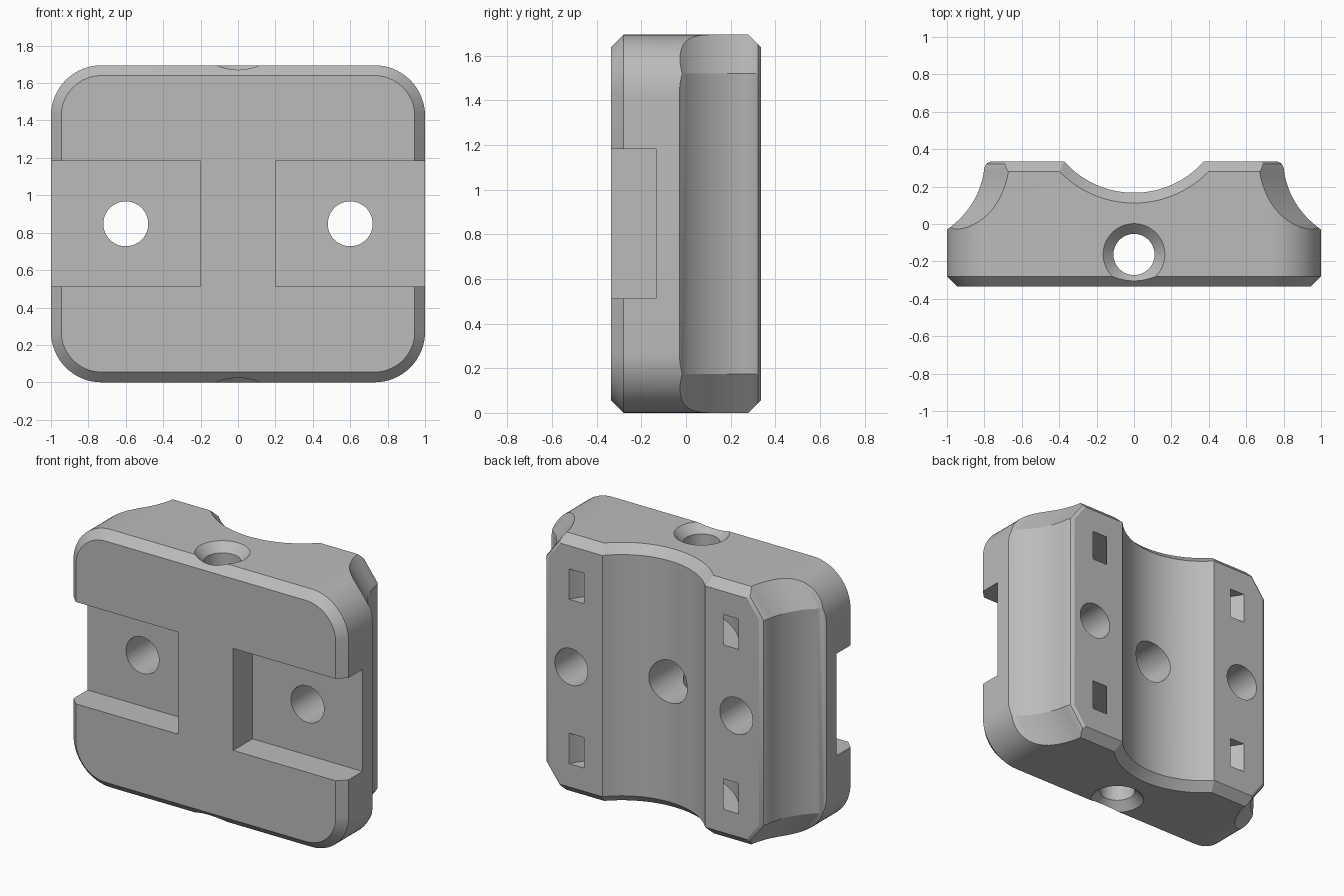
import bpy, bmesh, math
from mathutils import Matrix, Vector

if "Cube" in bpy.data.objects:
    bpy.data.objects.remove(bpy.data.objects["Cube"])

H, D, CH = 1.695, 0.335, 0.055     # height, half depth, edge chamfer
MID = H / 2

grey = bpy.data.materials.new("plain grey")
grey.diffuse_color = (0.5, 0.5, 0.5, 1)
grey.use_nodes = True
grey.node_tree.nodes["Principled BSDF"].inputs["Base Color"].default_value = grey.diffuse_color


def loft(name, rings):
    """Closed solid through rings that share a point count."""
    bm = bmesh.new()
    loops = [[bm.verts.new(p) for p in r] for r in rings]
    n = len(loops[0])
    for a, b in zip(loops, loops[1:]):
        for i in range(n):
            j = (i + 1) % n
            bm.faces.new((a[i], a[j], b[j], b[i]))
    bm.faces.new(loops[0])
    bm.faces.new(loops[-1])
    bmesh.ops.recalc_face_normals(bm, faces=bm.faces[:])
    me = bpy.data.meshes.new(name)
    bm.to_mesh(me)
    bm.free()
    ob = bpy.data.objects.new(name, me)
    bpy.context.collection.objects.link(ob)
    me.materials.append(grey)
    return ob


def lathe(name, centre, stations, axis='Z', n=64):
    """Round solid from (position along axis, radius) stations."""
    rings = []
    for t, r in stations:
        ring = []
        for i in range(n):
            a = math.tau * (i + 0.5) / n
            u, v = r * math.cos(a), r * math.sin(a)
            ring.append((centre[0] + u, centre[1] + v, t) if axis == 'Z'
                        else (centre[0] + u, t, centre[1] + v))
        rings.append(ring)
    return loft(name, rings)


def box(name, x, y, z):
    return loft(name, [[(x[0], y[0], h), (x[1], y[0], h),
                        (x[1], y[1], h), (x[0], y[1], h)] for h in z])


def rounded_ring(y, inset):
    """Rounded rectangle facing the front."""
    r, pts = 0.27, []
    for q, (sx, sz) in enumerate([(1, 1), (-1, 1), (-1, -1), (1, -1)]):
        for k in range(17):
            a = math.pi / 2 * (q + k / 16)
            pts.append((sx * (1 - r) + (r - inset) * math.cos(a), y,
                        MID + sz * (MID - r) + (r - inset) * math.sin(a)))
    return pts


# Block with chamfered front and back rims
body = loft("clamp_block", [rounded_ring(-D, CH), rounded_ring(-D + CH, 0),
                            rounded_ring(D - CH, 0), rounded_ring(D, CH)])

cutters = []

# Tube trough down the back, flared at both ends
cutters.append(lathe("trough_cutter", (0, 0.667),
                     [(-CH, 0.61), (CH, 0.5), (H - CH, 0.5), (H + CH, 0.61)], n=128))

# Vertical bore with a countersink at each end
cutters.append(lathe("bore_cutter", (0, -0.163),
                     [(-0.055, 0.22), (0.055, 0.11), (H - 0.055, 0.11), (H + 0.055, 0.22)]))

# Blind hole from the trough into the bore
cutters.append(lathe("back_hole_cutter", (0, MID), [(-0.16, 0.14), (0.5, 0.14)], 'Y'))

# Concave scoop along a side, turning inward at the top and bottom
scoop = [(1.1, -0.12), (1.0, -0.03)]
for k in range(1, 17):
    t = k / 16                      # curve from the side up to the back edge
    scoop.append(((1 - t) ** 2 * 1.0 + 2 * t * (1 - t) * 0.825 + t * t * 0.8,
                  (1 - t) ** 2 * -0.03 + 2 * t * (1 - t) * 0.095 + t * t * 0.3))
scoop += [(0.79, 0.322), (0.765, 0.336), (0.765, 0.5), (1.5, 0.5), (1.5, -0.12)]
levels = [(-0.1, 0.75 * 0.275), (0.175, 0), (H - 0.175, 0), (H + 0.1, 0.75 * 0.275)]

for s in (1, -1):
    cutters.append(loft("scoop_cutter", [[(s * (x - d), y, z) for x, y in scoop]
                                         for z, d in levels]))
    # Front pocket and its through hole
    cutters.append(box("pocket_cutter", sorted((s * 0.2, s * 1.2)), (-0.6, -0.135),
                       (MID - 0.335, MID + 0.335)))
    cutters.append(lathe("bolt_hole_cutter", (s * 0.6, MID), [(-0.6, 0.12), (0.6, 0.12)], 'Y'))

    # Curved strap channel that passes behind the trough
    outline = []
    for r, order in ((0.605, range(49)), (0.70, range(48, -1, -1))):
        for k in order:
            a = math.pi + math.pi * k / 48
            outline.append((r * math.cos(a), 0.667 + r * math.sin(a)))
    zc = MID + s * 0.54
    cutters.append(loft("strap_slot_cutter", [[(x, y, zc + h) for x, y in outline]
                                              for h in (-0.1, 0.1)]))

for c in cutters:
    m = body.modifiers.new(c.name, 'BOOLEAN')
    m.operation = 'DIFFERENCE'
    m.solver = 'EXACT'
    m.object = c

# Apply the cuts, drop the cutters, then smooth the rounded faces
bpy.context.view_layer.objects.active = body
body.select_set(True)
for m in list(body.modifiers):
    bpy.ops.object.modifier_apply(modifier=m.name)
for c in cutters:
    bpy.data.objects.remove(c)
bpy.ops.object.shade_smooth_by_angle(angle=math.radians(25))
